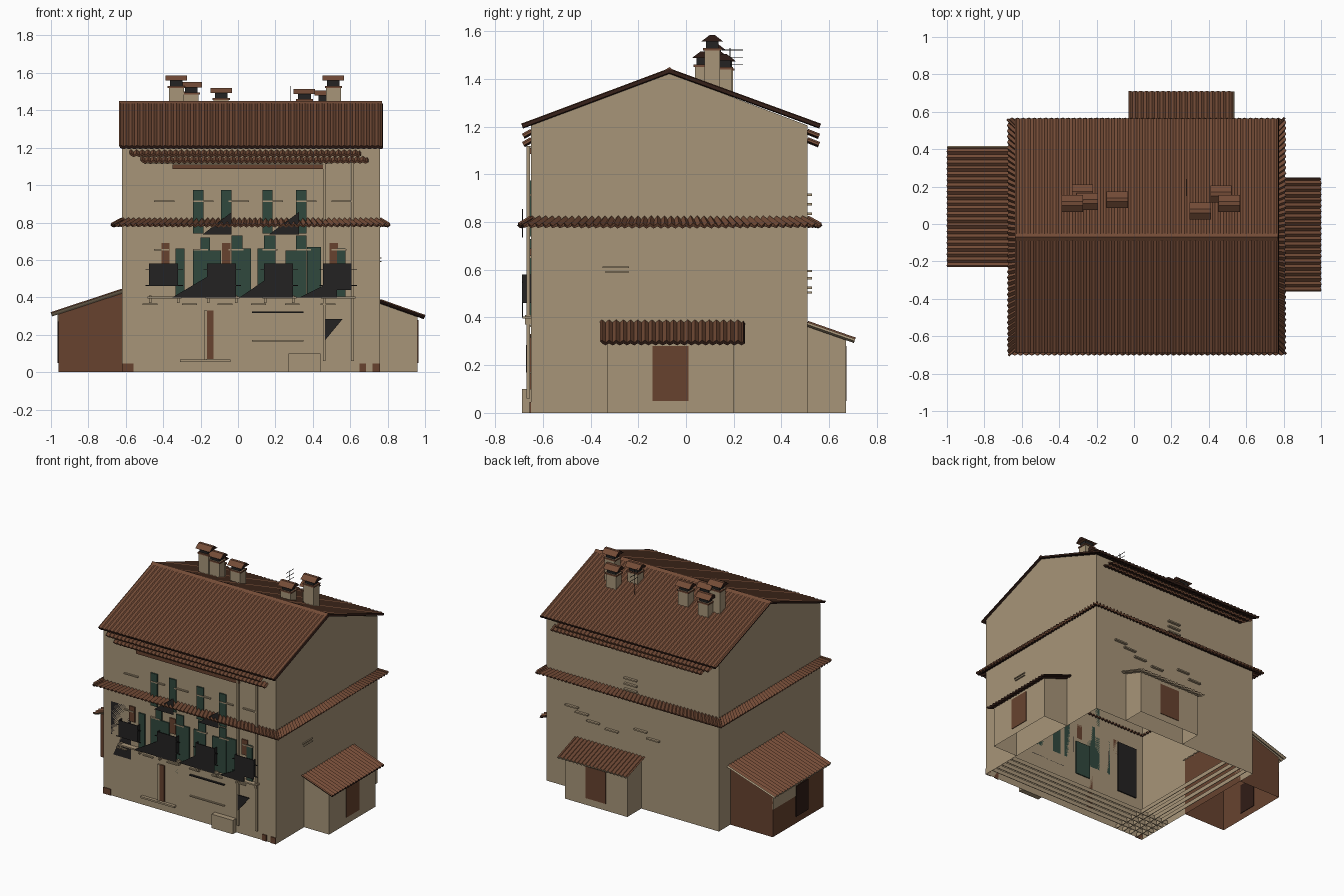
import bpy, bmesh, math
from mathutils import Vector

if "Cube" in bpy.data.objects:
    bpy.data.objects.remove(bpy.data.objects["Cube"])


def material(name, r, g, b):
    m = bpy.data.materials.new(name)
    m.use_nodes = True
    m.diffuse_color = (r, g, b, 1)
    m.node_tree.nodes["Principled BSDF"].inputs["Base Color"].default_value = (r, g, b, 1)
    return m


WALL = material("beige plaster", .39, .30, .19)
TILE = material("terracotta tile", .17, .07, .037)
DARK = material("dark brown edge", .03, .012, .008)
WOOD = material("brown wood", .135, .055, .028)
GREEN = material("green shutter", .03, .065, .047)
IRON = material("black iron", .017, .016, .016)


def finish(name, bm, *mats):
    me = bpy.data.meshes.new(name)
    bm.to_mesh(me)
    bm.free()
    for m in mats:
        me.materials.append(m)
    ob = bpy.data.objects.new(name, me)
    bpy.context.collection.objects.link(ob)
    return ob


def prism(name, pts, axis, a, b, mat, open_base=False):
    """Extrude a 2D outline along axis from a to b."""
    def at(p, t):
        return {"x": (t, p[0], p[1]), "y": (p[0], t, p[1]), "z": (p[0], p[1], t)}[axis]
    bm = bmesh.new()
    lo = [bm.verts.new(at(p, a)) for p in pts]
    hi = [bm.verts.new(at(p, b)) for p in pts]
    bm.faces.new(lo)
    bm.faces.new(hi)
    for i in range(len(pts)):
        j = (i + 1) % len(pts)
        bm.faces.new((lo[i], lo[j], hi[j], hi[i]))
    bmesh.ops.recalc_face_normals(bm, faces=bm.faces)
    if open_base:
        base = [f for f in bm.faces if f.normal.z < -.9]
        bmesh.ops.delete(bm, geom=base, context="FACES_ONLY")
    return finish(name, bm, mat)


def box(name, x0, x1, y0, y1, z0, z1, mat):
    return prism(name, [(x0, y0), (x1, y0), (x1, y1), (x0, y1)], "z", z0, z1, mat)


def tiles(name, low_a, low_b, high_a, high_b, under=DARK, amp=.006, thick=.012, rim=1):
    """Corrugated tile sheet between a low edge and a high edge."""
    la, lb, ha, hb = map(Vector, (low_a, low_b, high_a, high_b))
    n = 4 * max(2, round((lb - la).length / .03))
    up = (lb - la).cross(ha - la).normalized()
    flip = up.z < 0
    up = -up if flip else up
    bm = bmesh.new()
    rows = []
    for i in range(n + 1):
        t, off = i / n, up * amp * math.sin(i * math.pi / 2)
        rows.append((bm.verts.new(la.lerp(lb, t) + off), bm.verts.new(ha.lerp(hb, t) + off)))
    for (a, d), (b, c) in zip(rows, rows[1:]):
        f = bm.faces.new((a, b, c, d))
        if flip:
            f.normal_flip()
    ob = finish(name, bm, TILE, under)
    s = ob.modifiers.new("Thickness", "SOLIDIFY")
    s.thickness, s.offset = thick, -1
    s.material_offset, s.material_offset_rim = 1, rim
    return ob


# Main house shell, open underneath
X0, X1, Y0, Y1, RIDGE = -.62, .76, -.65, .51, -.07
prism("house_walls", [(Y0, 0), (Y1, 0), (Y1, 1.205), (RIDGE, 1.425), (Y0, 1.205)],
      "x", X0, X1, WALL, True)
for i in range(5):
    y = Y0 + .06 + i * .05
    box("floor_joist", X0, X1, y, y + .004, 0, .03, WALL)
for i in range(4):
    x = X0 + .05 + i * .06
    box("cross_joist", x, x + .004, Y0, Y1, 0, .03, WALL)

# Main roof with ridge tiles
for side, y in (("front", -.69), ("back", .565)):
    tiles(side + "_roof", (-.635, y, 1.21), (.77, y, 1.21),
          (-.635, RIDGE, 1.442), (.77, RIDGE, 1.442), amp=.003, thick=.016)
prism("ridge_tiles", [(RIDGE - .02, 1.436), (RIDGE, 1.45), (RIDGE + .02, 1.436)],
      "x", -.635, .77, TILE)

# Tiled skirt around the house, mitred at the corners
inner = [(X0, Y0), (X1, Y0), (X1, Y1), (X0, Y1)]
outer = [(-.675, -.7), (.81, -.7), (.81, .565), (-.675, .565)]
for i in range(4):
    j = (i + 1) % 4
    tiles("skirt_tiles", (*outer[i], .79), (*outer[j], .79),
          (*inner[i], .82), (*inner[j], .82), amp=.008, rim=0)

# Tiled cornices under the eaves
for wall, edge in ((Y0, -.685), (Y1, .56)):
    tiles("lower_cornice", (-.52, edge, 1.13), (.69, edge, 1.13),
          (-.52, wall, 1.15), (.69, wall, 1.15), amp=.006, rim=0)
    tiles("upper_cornice", (-.58, edge, 1.165), (.65, edge, 1.165),
          (-.58, wall, 1.185), (.65, wall, 1.185), amp=.006, rim=0)
box("cornice_beam", -.35, .47, -.665, Y0, 1.085, 1.11, WOOD)
box("cornice_ledge", -.5, .5, -.66, Y0, 1.112, 1.12, WALL)

# Three lean-to annexes
prism("right_annex_walls", [(X1, 0), (.96, 0), (.96, .3), (X1, .37)], "y", -.33, .2, WALL, True)
tiles("right_annex_roof", (1, -.36, .3), (1, .24, .3), (X1, -.36, .385), (X1, .24, .385))
box("right_annex_door", .955, .964, -.14, .01, .05, .28, WOOD)

prism("back_annex_walls", [(Y1, 0), (.67, 0), (.67, .31), (Y1, .365)], "x", 0, .5, WALL, True)
tiles("back_annex_roof", (-.03, .71, .31), (.53, .71, .31), (-.03, Y1, .38), (.53, Y1, .38), WALL)
box("back_annex_door", .17, .33, .665, .674, .05, .28, WOOD)

prism("left_annex_walls", [(X0, 0), (-.96, 0), (-.96, .31), (X0, .425)], "y", -.2, .38, WOOD, True)
tiles("left_annex_roof", (-1, -.23, .315), (-1, .41, .315), (X0, -.23, .44), (X0, .41, .44), WALL)
box("left_annex_plaster", -.964, -.956, .1, .38, .2, .31, WALL)
box("left_annex_door", -.966, -.956, -.02, .12, .05, .27, DARK)

# Chimneys: shaft, vent and little gabled cap
for x, y, top in ((-.33, .11, 1.585), (-.25, .12, 1.55), (-.275, .165, 1.5),
                  (-.09, .13, 1.52), (.355, .07, 1.515), (.51, .11, 1.585), (.465, .16, 1.505)):
    w, d = .04, .033
    box("chimney_shaft", x - w, x + w, y - d, y + d, 1.3, top - .055, WALL)
    box("chimney_band", x - w - .006, x + w + .006, y - d - .005, y + d + .005,
        top - .065, top - .055, TILE)
    box("chimney_vent", x - w + .006, x + w - .006, y - d + .006, y + d - .006,
        top - .055, top - .025, IRON)
    cap = prism("chimney_cap", [(y - .045, top - .027), (y + .045, top - .027),
                                (y + .01, top), (y - .01, top)], "x", x - .057, x + .057, TILE)
    cap.data.materials.append(DARK)
    for f in cap.data.polygons:
        f.material_index = int(abs(f.normal.x) > .9)

# Aerial
box("aerial_mast", .278, .282, .183, .187, 1.33, 1.53, IRON)
for z in (1.46, 1.49, 1.52):
    box("aerial_bar", .279, .281, .15, .24, z, z + .003, IRON)

# Shutters on the front
for x in (-.24, -.09, .13, .31):
    box("upper_shutter", x, x + .055, -.659, Y0, .74, .975, GREEN)
for x, w, top in ((-.335, .05, .66), (-.24, .15, .65), (-.2, .05, .72), (-.035, .06, .73),
                  (.02, .05, .66), (.105, .065, .66), (.14, .06, .73), (.255, .11, .65),
                  (.31, .055, .73), (.37, .075, .67), (.53, .045, .66)):
    box("middle_shutter", x, x + w, -.659, Y0, .4, top, GREEN)
for x in (-.41, -.085, .49):
    box("wooden_shutter", x, x + .045, -.658, Y0, .58, .69, WOOD)

# Balconies: front panel, sides, slab and brackets
for x, z in ((-.475, .465), (-.165, .4), (.14, .4), (.455, .44)):
    w = .153
    box("balcony_panel", x, x + w, -.688, -.684, z, .58, IRON)
    for sx in (x, x + w - .004):
        box("balcony_side", sx, sx + .004, -.686, Y0, .46, .58, IRON)
        box("balcony_bracket", sx, sx + .012, -.675, Y0, .37, .41, WALL)
    box("balcony_slab", x - .01, x + w + .02, -.686, Y0, .395, .405, WALL)
for x0, x1, z0, z1 in ((-.19, -.035, .735, .855), (.165, .325, .735, .855), (-.35, -.165, .4, .51),
                       (.01, .17, .4, .51), (.33, .53, .4, .5)):
    prism("railing_gusset", [(x0, z0), (x1, z0), (x1, z1)], "y", -.688, -.684, IRON)
prism("lamp_bracket", [(.465, .17), (.56, .285), (.465, .285)], "y", -.67, -.665, IRON)
for x in (-.475, -.165, .14, .455):
    box("balcony_rail", x - .02, x + .18, -.688, -.684, .545, .55, IRON)
    box("balcony_foot_rail", x - .02, x + .18, -.688, -.684, .46, .465, IRON)

# Sills, ledges and pipes on the front
for x in (-.45, -.24, -.05, .13, .31, .5):
    box("upper_sill", x, x + .11, -.662, Y0, .91, .918, WALL)
    box("middle_sill", x, x + .08, -.662, Y0, .65, .658, WALL)
    box("lower_sill", x - .06, x + .02, -.662, Y0, .36, .368, WALL)
for x, bottom in ((.455, .06), (.605, .06)):
    box("drain_pipe", x, x + .014, -.668, -.654, bottom, 1.12, WALL)

# Ground floor front
box("front_door", -.18, -.13, -.658, Y0, .07, .33, WOOD)
box("front_door_frame", -.182, -.165, -.662, Y0, .06, .33, WALL)
box("front_step", -.31, -.04, -.672, Y0, .055, .067, WALL)
box("shop_awning_bar", .075, .35, -.665, Y0, .317, .324, IRON)
box("shop_ledge", .075, .35, -.662, Y0, .165, .172, WALL)
box("front_bench", .27, .44, -.688, Y0, 0, .1, WALL)
for x, w in ((X0, .06), (.65, .035), (.72, .04)):
    box("corner_patch", x, x + w, -.656, Y0, 0, .045, WOOD)

# Inner faces of the front openings
box("inner_door", -.56, -.4, Y0, -.642, .3, .68, IRON)
box("inner_shutter", -.15, -.03, Y0, -.642, .3, .55, GREEN)

# Back sills and side bracket
for x, z in ((.03, .83), (.03, .87), (.03, .91), (.42, .56), (.33, .52), (.18, .5),
             (-.05, .56), (-.15, .52), (.5, .59)):
    box("back_sill", x, x + .1, Y1, .528, z, z + .01, WALL)
box("side_bracket_top", X1, .768, -.35, -.24, .607, .613, WALL)
box("side_bracket_foot", X1, .768, -.34, -.24, .588, .593, WALL)
